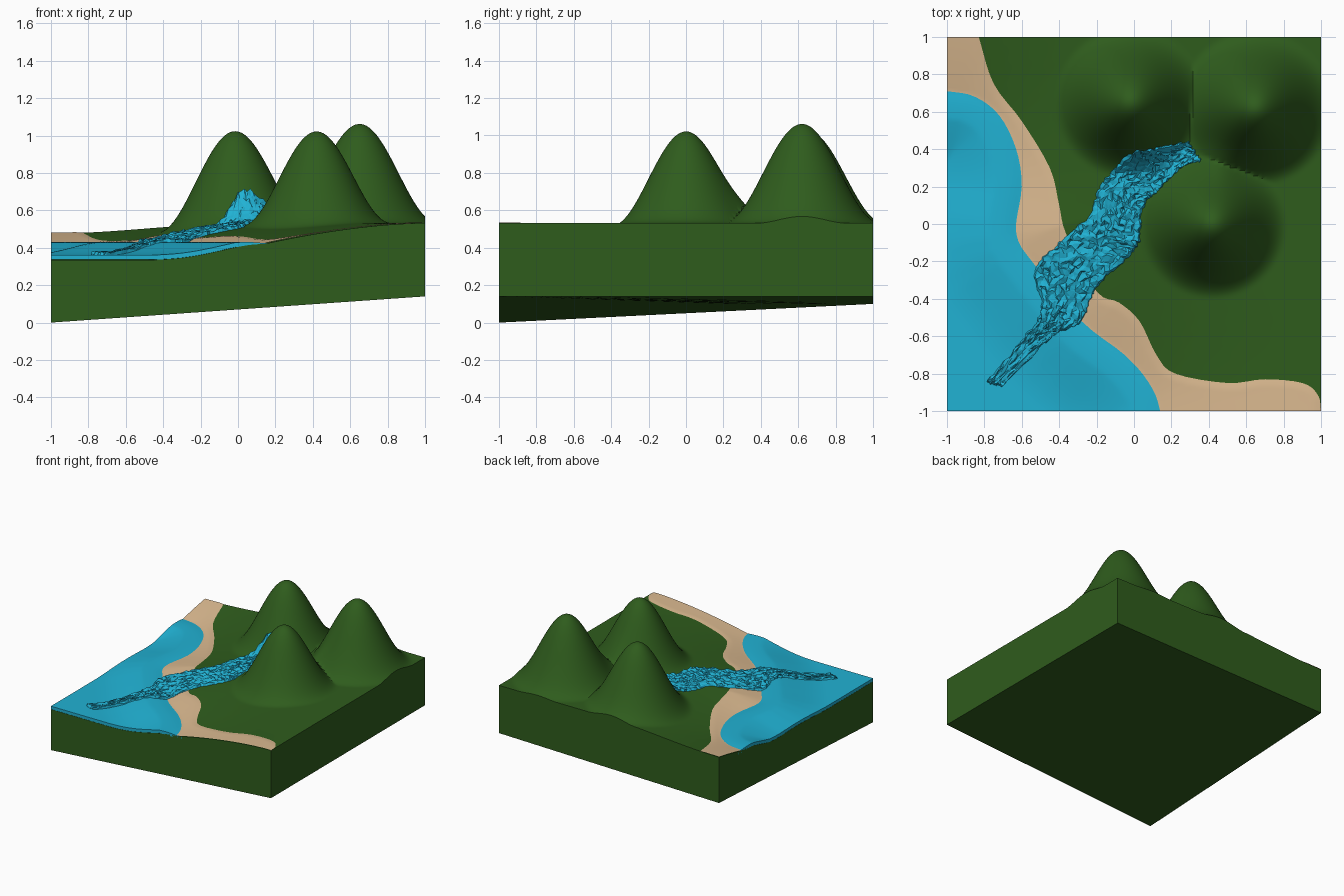
import bpy, bmesh, math, random

if "Cube" in bpy.data.objects:
    bpy.data.objects.remove(bpy.data.objects["Cube"])
random.seed(4)
N = 140


def material(name, rgb):
    m = bpy.data.materials.new(name)
    m.diffuse_color = (*rgb, 1)
    m.use_nodes = True
    m.node_tree.nodes["Principled BSDF"].inputs["Base Color"].default_value = m.diffuse_color
    return m


GREEN = material("grass", (0.028, 0.107, 0.012))
SAND = material("sand", (0.71, 0.49, 0.28))
BLUE = material("water", (0.015, 0.445, 0.658))


def spline(pts, steps):
    """Catmull-Rom curve through 2D points"""
    p = [pts[0]] + pts + [pts[-1]]
    out = []
    for i in range(len(pts) - 1):
        a, b, c, d = p[i:i + 4]
        for s in range(steps):
            t = s / steps
            out.append(tuple(0.5 * (2 * b[k] + (c[k] - a[k]) * t
                       + (2 * a[k] - 5 * b[k] + 4 * c[k] - d[k]) * t * t
                       + (3 * b[k] - a[k] - 3 * c[k] + d[k]) * t ** 3) for k in (0, 1)))
    return out + [pts[-1]]


# shore lines: water/sand and sand/grass, closed on the land side for the sign test
shore = spline([(-1.3, .74), (-1, .71), (-.85, .68), (-.72, .58), (-.63, .4), (-.6, .2), (-.63, -.05),
                (-.53, -.22), (-.28, -.52), (-.05, -.7), (.08, -.85), (.14, -1), (.18, -1.3)], 4)
grass = spline([(-.92, 1.3), (-.83, 1), (-.75, .75), (-.6, .55), (-.45, .3), (-.4, .1), (-.36, -.06),
                (-.2, -.36), (-.08, -.42), (.03, -.52), (.12, -.7), (.22, -.8), (.5, -.85),
                (.7, -.83), (.9, -.85), (.98, -.91), (1.0, -1.0), (1.02, -1.3)], 4)
CLOSE = [(2, -2), (2, 2), (-2, 2)]


def signed(curve, x, y):
    """Distance to the curve, positive on the land side"""
    best = 9
    for (ax, ay), (bx, by) in zip(curve, curve[1:]):
        dx, dy = bx - ax, by - ay
        t = ((x - ax) * dx + (y - ay) * dy) / (dx * dx + dy * dy)
        t = 0 if t < 0 else 1 if t > 1 else t
        d = (x - ax - t * dx) ** 2 + (y - ay - t * dy) ** 2
        if d < best:
            best = d
    inside = False
    ring = curve + CLOSE
    for (ax, ay), (bx, by) in zip(ring, ring[1:] + ring[:1]):
        if (ay > y) != (by > y) and x < ax + (y - ay) / (by - ay) * (bx - ax):
            inside = not inside
    return math.sqrt(best) * (1 if inside else -1)


def clamp(v, lo, hi):
    return max(lo, min(hi, v))


HILLS = [(-.02, .65, .50, .41), (.42, 0, .49, .40), (.65, .62, .53, .42)]


def ground_z(x, y, wd):
    if wd < 0:
        t = min(1, -wd / .5)
        return .42 - .085 * t * t * (3 - 2 * t)
    z = .42 + .112 * (1 - (1 - min(1, wd / .85)) ** 1.7)
    hill = 0
    for cx, cy, h, r in HILLS:
        d = math.hypot(x - cx, y - cy)
        if d < r:
            hill = max(hill, h * (1 + math.cos(math.pi * d / r)) / 2)
    return z + hill + .05 * math.exp(-((x - .45) ** 2 + (y - .32) ** 2) / .012)


def water_z(g, wd):
    return g + .004 + clamp(-.15 * wd, -.012, .022)


def finish(bm, name, mat, angle=None):
    bmesh.ops.recalc_face_normals(bm, faces=bm.faces)
    me = bpy.data.meshes.new(name)
    bm.to_mesh(me)
    bm.free()
    me.materials.append(mat)
    ob = bpy.data.objects.new(name, me)
    bpy.context.collection.objects.link(ob)
    if angle:
        bpy.ops.object.select_all(action='DESELECT')
        ob.select_set(True)
        bpy.context.view_layer.objects.active = ob
        bpy.ops.object.shade_smooth_by_angle(angle=math.radians(angle))
    return ob


# sample the terrain once
field = {}
for i in range(N + 1):
    for j in range(N + 1):
        x, y = -1 + 2 * i / N, -1 + 2 * j / N
        wd = signed(shore, x, y)
        field[i, j] = (x, y, ground_z(x, y, wd), wd, signed(grass, x, y))


def sheet(height, keep):
    """Grid of quads over the terrain samples that pass keep"""
    bm = bmesh.new()
    v = {k: bm.verts.new((f[0], f[1], height(f))) for k, f in field.items() if keep(f)}
    for i in range(N):
        for j in range(N):
            q = [(i, j), (i + 1, j), (i + 1, j + 1), (i, j + 1)]
            if all(k in v for k in q):
                bm.faces.new([v[k] for k in q])
    bmesh.ops.delete(bm, geom=[w for w in bm.verts if not w.link_faces], context='VERTS')
    return bm


def skirt(bm, edges, drop):
    ex = bmesh.ops.extrude_edge_only(bm, edges=edges)["geom"]
    for w in ex:
        if isinstance(w, bmesh.types.BMVert):
            w.co.z = drop(w.co)
    return [e for e in ex if isinstance(e, bmesh.types.BMEdge)]


# ground block with hills and a tilted underside
def base_z(c):
    u, w = (c.x + 1) / 2, (c.y + 1) / 2
    return .14 * u + .10 * w * (1 - u)


bm = sheet(lambda f: f[2], lambda f: True)
rim = skirt(bm, [e for e in bm.edges if e.is_boundary], base_z)
bmesh.ops.contextual_create(bm, geom=[e for e in rim if e.is_boundary])
finish(bm, "ground", GREEN, 40)

# beach strip
bm = sheet(lambda f: f[2] + clamp(-.12 * f[4], -.01, .004),
           lambda f: f[4] < .06 and f[3] > -.06)
finish(bm, "beach", SAND, 40)

# sea with a thin side where it meets the block edge
bm = sheet(lambda f: water_z(f[2], f[3]), lambda f: f[3] < .06)
skirt(bm, [e for e in bm.edges if e.is_boundary and
           (all(w.co.x < -.999 for w in e.verts) or all(w.co.y < -.999 for w in e.verts))],
      lambda c: c.z - .025)
finish(bm, "sea", BLUE, 40)

# rough river running from the hills into the sea
left = spline([(.3, .45), (.1, .4), (-.03, .37), (-.18, .22), (-.26, .04), (-.42, -.1),
               (-.54, -.25), (-.5, -.45), (-.6, -.62), (-.8, -.85)], 9)
right = spline([(.36, .33), (.26, .3), (.14, .18), (.06, .1), (.04, -.08), (-.02, -.18),
                (-.18, -.33), (-.28, -.52), (-.45, -.62), (-.72, -.88)], 9)
W = 18
bm = bmesh.new()
rows = []
for k, (l, r) in enumerate(zip(left, right)):
    row = []
    for s in range(W + 1):
        t = s / W
        jit = .009
        x = l[0] + (r[0] - l[0]) * t + random.uniform(-jit, jit)
        y = l[1] + (r[1] - l[1]) * t + random.uniform(-jit, jit)
        wd = signed(shore, x, y)
        g = ground_z(x, y, wd)
        z = max(g, water_z(g, wd))
        z += .045 * math.exp(-((x - .04) ** 2 + (y - .38) ** 2) / .008)
        edge = 0 < s < W and 0 < k < len(left) - 1
        z += (.014 + random.uniform(-.009, .009)) if edge else -.015
        row.append(bm.verts.new((x, y, z)))
    rows.append(row)
for a, b in zip(rows, rows[1:]):
    for s in range(W):
        bm.faces.new((a[s], b[s], b[s + 1], a[s + 1]))
bmesh.ops.triangulate(bm, faces=bm.faces)
finish(bm, "river", BLUE)
